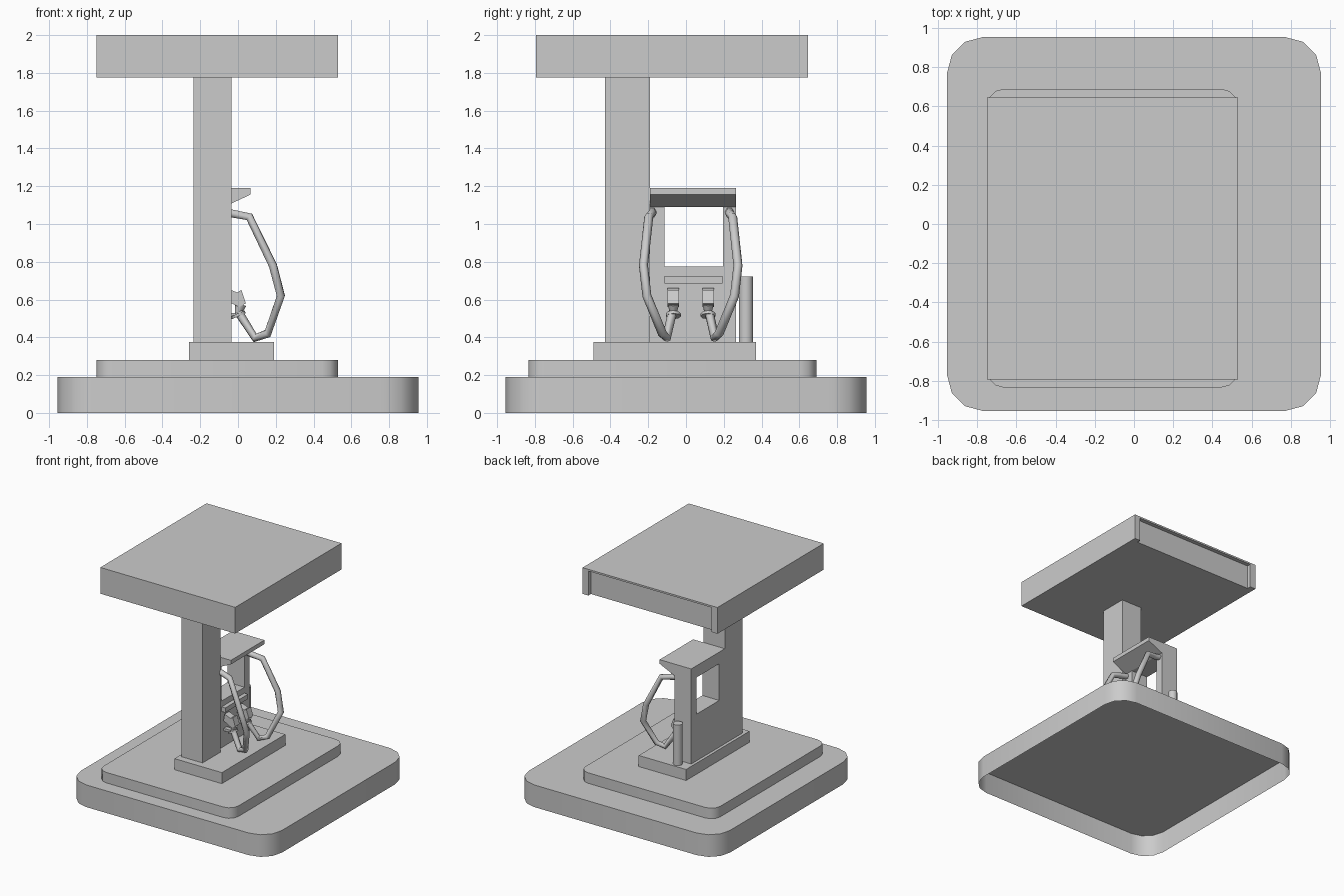
import bpy, bmesh
from math import sin, cos, pi, radians
from mathutils import Vector, Matrix

if "Cube" in bpy.data.objects:
    bpy.data.objects.remove(bpy.data.objects["Cube"])


def smooth(ob, angle=40):
    bpy.ops.object.select_all(action='DESELECT')
    bpy.context.view_layer.objects.active = ob
    ob.select_set(True)
    bpy.ops.object.shade_smooth_by_angle(angle=radians(angle))


def prism(name, pts, axis, lo, hi, open_bottom=False):
    """Extrude a 2D outline along an axis from lo to hi."""
    place = {'x': lambda a, b, h: (h, a, b),
             'y': lambda a, b, h: (a, h, b),
             'z': lambda a, b, h: (a, b, h)}[axis]
    bm = bmesh.new()
    low = [bm.verts.new(place(a, b, lo)) for a, b in pts]
    top = [bm.verts.new(place(a, b, hi)) for a, b in pts]
    n = len(pts)
    for i in range(n):
        j = (i + 1) % n
        bm.faces.new((low[i], low[j], top[j], top[i]))
    bm.faces.new(top)
    if not open_bottom:
        bm.faces.new(low[::-1])
    bmesh.ops.recalc_face_normals(bm, faces=bm.faces)
    if open_bottom:
        bm.normal_update()
        if max(bm.faces, key=lambda f: len(f.verts)).normal.z < 0:
            bmesh.ops.reverse_faces(bm, faces=bm.faces)
    me = bpy.data.meshes.new(name)
    bm.to_mesh(me)
    bm.free()
    ob = bpy.data.objects.new(name, me)
    bpy.context.collection.objects.link(ob)
    return ob


def rect(x0, x1, y0, y1):
    return [(x0, y0), (x1, y0), (x1, y1), (x0, y1)]


def rounded(x0, x1, y0, y1, r, seg=3):
    pts = []
    corners = [(x1 - r, y1 - r), (x0 + r, y1 - r), (x0 + r, y0 + r), (x1 - r, y0 + r)]
    for k, (cx, cy) in enumerate(corners):
        for i in range(seg + 1):
            a = (k + i / seg) * pi / 2
            pts.append((cx + r * cos(a), cy + r * sin(a)))
    return pts


def cone(name, start, end, r1, r2, sides=8):
    start, end = Vector(start), Vector(end)
    d = end - start
    bpy.ops.mesh.primitive_cone_add(vertices=sides, radius1=r1, radius2=r2, depth=d.length,
                                    location=(start + end) / 2,
                                    rotation=d.to_track_quat('Z', 'Y').to_euler())
    ob = bpy.context.object
    ob.name = name
    smooth(ob, 50)
    return ob


# Stepped island
smooth(prism('island_base', rounded(-.955, .955, -.955, .955, .185), 'z', 0, .19, True))
smooth(prism('island_step', rounded(-.75, .53, -.835, .69, .085), 'z', .19, .28))
prism('pump_plinth', rect(-.26, .19, -.49, .37), 'z', .28, .375)

# Column and roof, with a shallow recess in the rear fascia
prism('column', rect(-.235, -.035, -.43, -.19), 'z', .375, 1.775)
prism('roof_body', [(-.75, -.795), (.53, -.795), (.53, .645), (.475, .645), (.475, .61),
                    (-.695, .61), (-.695, .645), (-.75, .645)], 'z', 1.775, 1.985)
prism('roof_top', rect(-.75, .53, -.795, .645), 'z', 1.985, 2)

# Pump cabinet with a through window, and its sloped hood
prism('pump_cabinet', [(-.19, .375), (.265, .375), (.265, 1.09), (.195, 1.09), (.195, .775),
                       (-.115, .775), (-.115, 1.09), (-.19, 1.09)], 'x', -.235, -.075)
prism('pump_hood', [(-.235, 1.09), (-.075, 1.09), (.065, 1.155), (.065, 1.19), (-.235, 1.19)],
      'y', -.19, .265)
prism('nozzle_ledge', rect(-.115, .193, .685, .725), 'x', -.076, -.04)

# Side post
cone('side_post', (-.145, .318, .375), (-.145, .318, .722), .038, .038, 12)

# Hose and nozzle on each side of the cabinet
MID = .025
hose_path = [(-.08, .205, 1.065), (-.03, .205, 1.055), (.06, .222, 1.038), (.185, .25, .78),
             (.227, .232, .62), (.157, .15, .42), (.09, .128, .397), (.005, .098, .53)]
for side, s in (('left', -1), ('right', 1)):
    cu = bpy.data.curves.new(side + '_hose', 'CURVE')
    cu.dimensions = '3D'
    cu.bevel_depth = .024
    cu.bevel_resolution = 1
    cu.use_fill_caps = True
    sp = cu.splines.new('POLY')
    sp.points.add(len(hose_path) - 1)
    for p, (x, y, z) in zip(sp.points, hose_path):
        p.co = (x, MID + s * y, z, 1)
    ob = bpy.data.objects.new(side + '_hose', cu)
    bpy.context.collection.objects.link(ob)
    bpy.ops.object.select_all(action='DESELECT')
    bpy.context.view_layer.objects.active = ob
    ob.select_set(True)
    bpy.ops.object.convert(target='MESH')
    smooth(bpy.context.object, 65)

    y = MID + s * .092
    prism(side + '_nozzle_grip', [(-.07, .60), (.005, .56), (.042, .58), (.018, .65),
                                  (-.005, .638), (-.06, .66)], 'y', y - .03, y + .03)
    cone(side + '_nozzle_neck', (.0, y, .525), (.015, y, .575), .018, .03)
    cone(side + '_nozzle_collar', (.004, y, .512), (-.002, y, .526), .04, .04)
    prism(side + '_nozzle_holder', rect(-.076, -.01, .51, .53), 'y', y - .02, y + .02)
